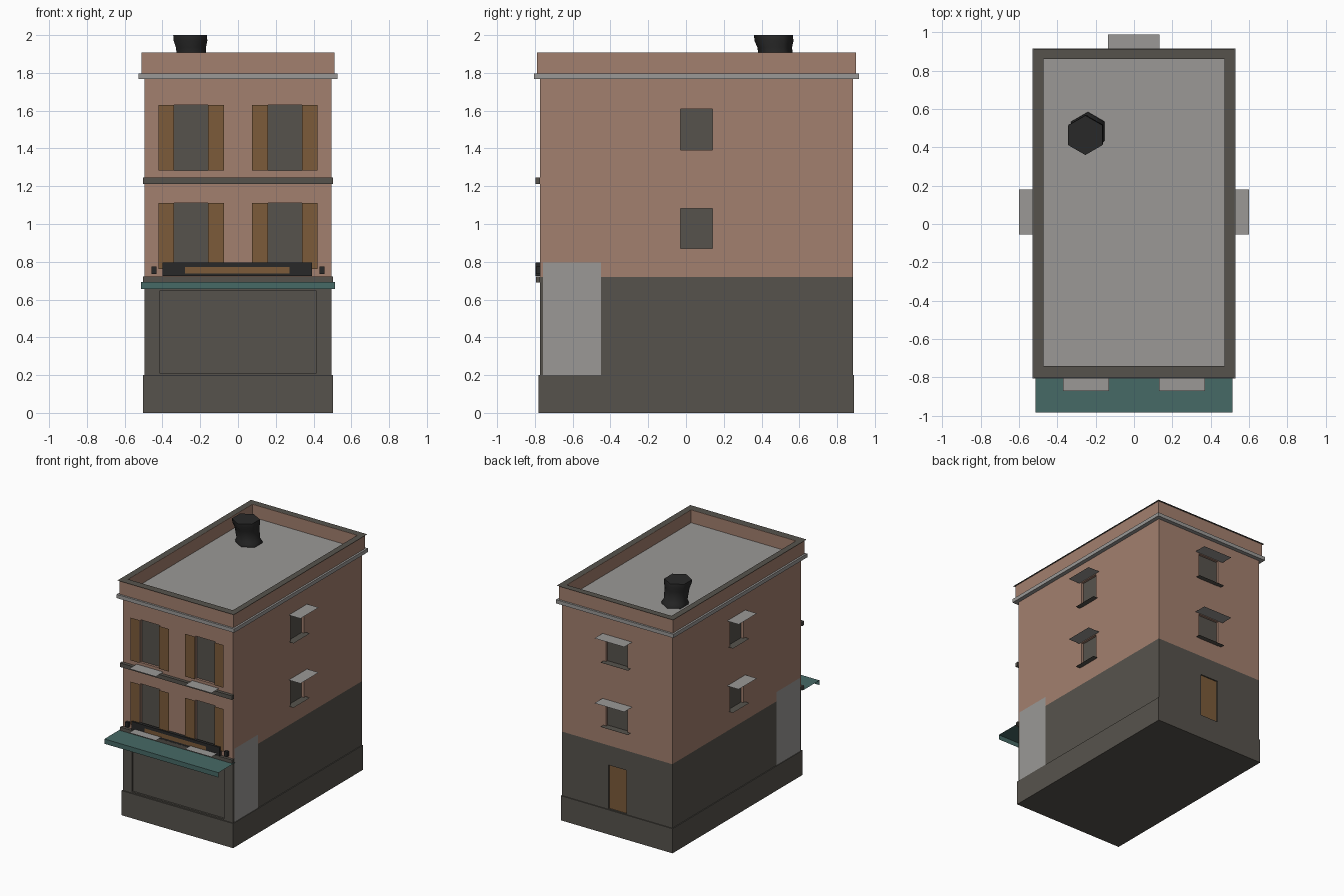
import bpy, bmesh, math
from mathutils import Matrix, Vector

if "Cube" in bpy.data.objects:
    bpy.data.objects.remove(bpy.data.objects["Cube"], do_unlink=True)


def material(name, rgb):
    m = bpy.data.materials.new(name)
    m.use_nodes = True
    m.diffuse_color = (*rgb, 1)
    m.node_tree.nodes["Principled BSDF"].inputs["Base Color"].default_value = (*rgb, 1)
    return m


BRICK = material("brick", (0.365, 0.215, 0.158))
STONE = material("dark stone", (0.094, 0.086, 0.073))
PALE = material("pale grey", (0.325, 0.317, 0.307))
TEAL = material("teal", (0.062, 0.142, 0.132))
WOOD = material("wood", (0.20, 0.105, 0.042))
BLACK = material("black", (0.022, 0.022, 0.022))


def finish(name, bm, mat=None, recalc=True):
    if recalc:
        bmesh.ops.recalc_face_normals(bm, faces=bm.faces)
    mesh = bpy.data.meshes.new(name)
    bm.to_mesh(mesh)
    bm.free()
    if mat:
        mesh.materials.append(mat)
    obj = bpy.data.objects.new(name, mesh)
    bpy.context.collection.objects.link(obj)
    return obj


def add_box(bm, x, y, z):
    size = [max(r) - min(r) for r in (x, y, z)]
    mid = Vector([sum(r) / 2 for r in (x, y, z)])
    bmesh.ops.create_cube(bm, size=1, matrix=Matrix.Translation(mid) @ Matrix.Diagonal((*size, 1)))


def box(name, x, y, z, mat):
    bm = bmesh.new()
    add_box(bm, x, y, z)
    return finish(name, bm, mat)


def sheet(name, x, y, z, mat):
    """Flat plate facing outward; the axis given as a single number is its plane."""
    axes = [x, y, z]
    flat = next(i for i in range(3) if not isinstance(axes[i], tuple))
    u, v = [i for i in range(3) if i != flat]
    bm = bmesh.new()
    verts = []
    for i, j in ((0, 0), (1, 0), (1, 1), (0, 1)):
        p = [0, 0, 0]
        p[flat], p[u], p[v] = axes[flat], axes[u][i], axes[v][j]
        verts.append(bm.verts.new(p))
    face = bm.faces.new(verts)
    face.normal_update()
    if face.normal[flat] * axes[flat] < 0:
        face.normal_flip()
    return finish(name, bm, mat, recalc=False)


def ring(name, half, y, z, inner_half, inner_y, mat):
    """Rectangular frame; with equal z values it is a flat frame."""
    bm = bmesh.new()
    sections = [(half, y, z[0]), (half, y, z[1]), (inner_half, inner_y, z[1]), (inner_half, inner_y, z[0])]
    if z[0] == z[1]:
        sections = sections[1:3]
    loops = [[bm.verts.new((px, py, level)) for px, py in ((-h, a), (h, a), (h, b), (-h, b))]
             for h, (a, b), level in sections]
    pairs = list(zip(loops, loops[1:]))
    if len(loops) > 2:
        pairs.append((loops[-1], loops[0]))
    for p, q in pairs:
        for i in range(4):
            j = (i + 1) % 4
            bm.faces.new((p[i], p[j], q[j], q[i]))
    return finish(name, bm, mat, recalc=len(loops) > 2)


def carve(obj, openings):
    """Cut box-shaped recesses into a wall block."""
    bm = bmesh.new()
    for o in openings:
        add_box(bm, *o)
    cutter = finish("cutter", bm)
    cutter.hide_render = True
    mod = obj.modifiers.new("openings", "BOOLEAN")
    mod.object = cutter
    mod.operation = "DIFFERENCE"
    mod.solver = "EXACT"
    dg = bpy.context.evaluated_depsgraph_get()
    mesh = bpy.data.meshes.new_from_object(obj.evaluated_get(dg))
    obj.modifiers.clear()
    obj.data = mesh
    bpy.data.objects.remove(cutter, do_unlink=True)


W, FRONT, BACK, ROOF = 0.495, -0.772, 0.883, 1.805
DEPTH, GAP = 0.022, 0.002

# Main masses
box("plinth", (-0.502, 0.502), (-0.78, 0.89), (0, 0.2), STONE)
ground = box("ground_floor", (-W, W), (FRONT, BACK), (0.2, 0.72), STONE)
upper = box("upper_floors", (-W, W), (FRONT, BACK), (0.72, 1.79), BRICK)
sheet("roof", (-0.48, 0.48), (-0.75, 0.87), ROOF, PALE)
ring("parapet", 0.512, (-0.788, 0.9), (1.78, 1.909), 0.472, (-0.74, 0.86), BRICK)
ring("coping", 0.523, (-0.802, 0.913), (1.911, 1.911), 0.472, (-0.74, 0.86), STONE)
ring("cornice", 0.528, (-0.804, 0.916), (1.767, 1.797), 0.48, (-0.75, 0.87), PALE)

# Shop front and back door recesses
carve(ground, [((-0.415, 0.415), (FRONT - 0.1, FRONT + 0.015), (0.21, 0.645)),
               ((-0.085, 0.077), (BACK - 0.012, BACK + 0.1), (0.205, 0.56))])
sheet("back_door", (-0.085, 0.077), BACK - 0.012 + GAP, (0.205, 0.56), WOOD)

openings = []

# Front windows with shutters and sills
for label, z0, z1, sill in (("lower", 0.763, 1.11, 0.74), ("upper", 1.283, 1.63, 1.26)):
    for side, s in (("left", 1), ("right", -1)):
        tag = f"{label}_{side}"
        xs = (s * 0.16, s * 0.338)
        openings.append((xs, (FRONT - 0.1, FRONT + DEPTH), (z0, z1)))
        sheet(f"front_pane_{tag}", xs, FRONT + DEPTH - GAP, (z0, z1), STONE)
        for part, a, b in (("inner", 0.073, 0.16), ("outer", 0.338, 0.42)):
            sheet(f"shutter_{part}_{tag}", (s * a, s * b), FRONT - 0.012, (z0, z1), WOOD)
        sheet(f"front_sill_{tag}", (s * 0.13, s * 0.37), (-0.87, FRONT), sill, PALE)

# Side and back windows with hoods and sills
for label, z0, z1 in (("lower", 0.87, 1.082), ("upper", 1.393, 1.61)):
    for side, s in (("left", 1), ("right", -1)):
        tag = f"{side}_{label}"
        d = W - DEPTH
        openings.append(((s * d, s * 0.6), (-0.03, 0.14), (z0, z1)))
        sheet(f"pane_{tag}", s * (d + GAP), (-0.03, 0.14), (z0, z1), STONE)
        sheet(f"hood_{tag}", (s * W, s * 0.6), (-0.055, 0.18), z1 + 0.006, PALE)
        sheet(f"sill_{tag}", (s * d, s * 0.535), (-0.05, 0.16), z0 + GAP, STONE)
    d = BACK - DEPTH
    openings.append(((-0.09, 0.1), (d, BACK + 0.1), (z0, z1)))
    sheet(f"pane_back_{label}", (-0.09, 0.1), d + GAP, (z0, z1), STONE)
    sheet(f"hood_back_{label}", (-0.135, 0.132), (BACK, 0.987), z1 + 0.006, PALE)
    sheet(f"sill_back_{label}", (-0.12, 0.125), (d, 0.92), z0 + GAP, STONE)
carve(upper, openings)

# Pale side panels and small lamps
for side, s in (("left", 1), ("right", -1)):
    sheet(f"side_panel_{side}", s * (W + GAP), (-0.757, -0.45), (0.2, 0.797), PALE)
    box(f"lamp_{side}", (s * 0.432, s * 0.458), (-0.795, FRONT), (0.735, 0.775), BLACK)

# Front ledges and sign board
box("upper_ledge", (-0.503, 0.503), (-0.798, FRONT), (1.212, 1.245), STONE)
box("lower_ledge", (-0.503, 0.503), (-0.795, FRONT), (0.69, 0.722), STONE)
box("sign_board", (-0.4, 0.392), (-0.797, FRONT), (0.724, 0.796), BLACK)
sheet("sign_face", (-0.28, 0.272), -0.797 - GAP, (0.738, 0.772), WOOD)

# Awning: flat sheet with a hanging lip
sheet("awning", (-0.513, 0.513), (-0.983, FRONT), 0.694, TEAL)
sheet("awning_lip", (-0.513, 0.513), -0.983, (0.655, 0.694), TEAL)

# Roof chimney pot: six-sided, leaning, with a slight waist
bm = bmesh.new()
loops = []
for r, z in ((0.1, 0), (0.1, 0.02), (0.088, 0.04), (0.092, 0.13), (0.103, 0.165), (0.103, 0.195)):
    cx, cy = -0.24 - 0.07 * z, 0.484 - 0.11 * z
    loops.append([bm.verts.new((cx + r * math.sin(i * math.pi / 3), cy + r * math.cos(i * math.pi / 3), ROOF + z))
                  for i in range(6)])
for p, q in zip(loops, loops[1:]):
    for i in range(6):
        j = (i + 1) % 6
        bm.faces.new((p[i], p[j], q[j], q[i])).smooth = True
bm.faces.new(loops[0])
bm.faces.new(loops[-1])
finish("chimney_pot", bm, BLACK)
